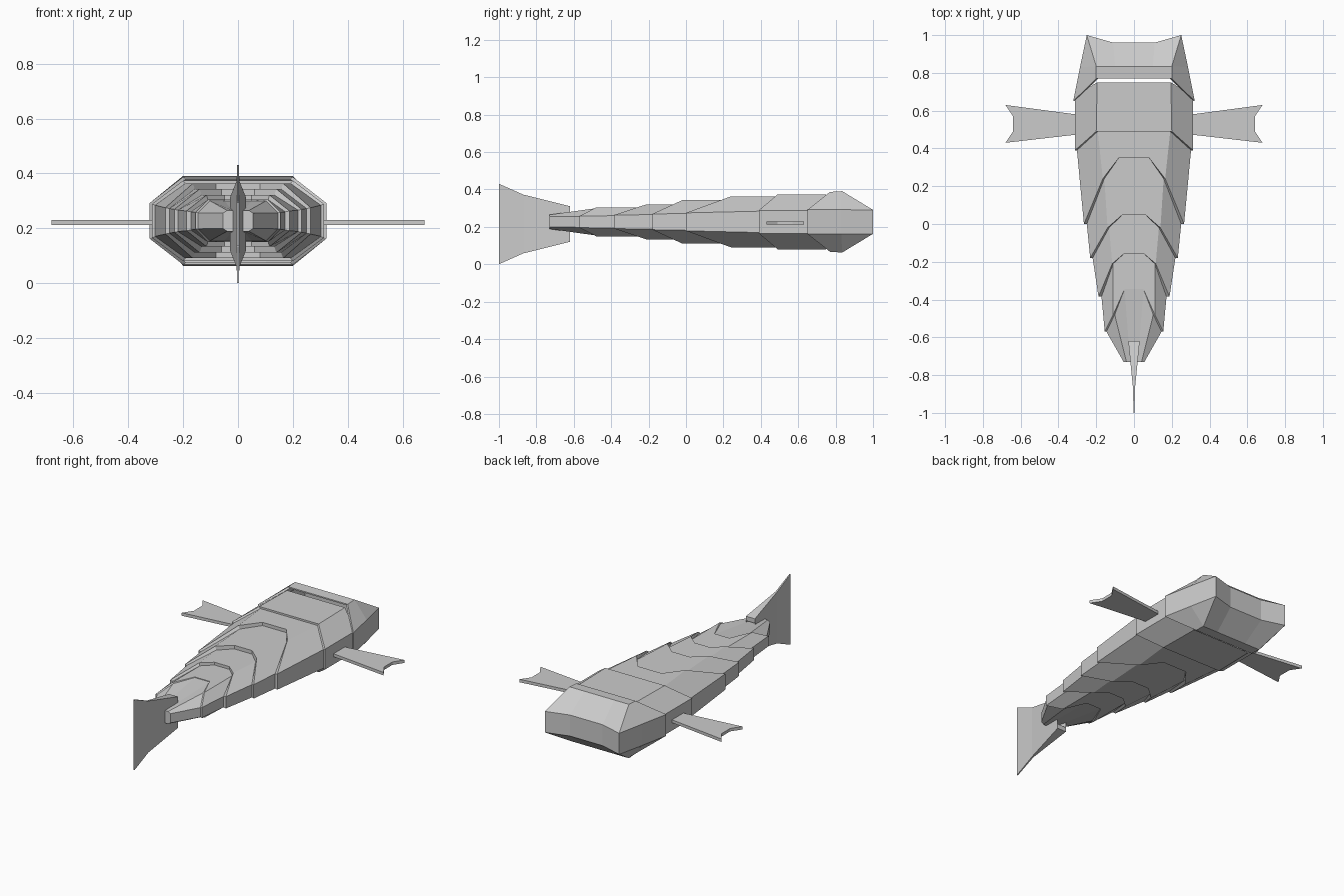
import bpy, bmesh

if "Cube" in bpy.data.objects:
    bpy.data.objects.remove(bpy.data.objects["Cube"])

CZ = 0.227   # mid height of the body


def finish(name, bm):
    bmesh.ops.remove_doubles(bm, verts=bm.verts[:], dist=0.0005)
    bmesh.ops.recalc_face_normals(bm, faces=bm.faces[:])
    me = bpy.data.meshes.new(name)
    bm.to_mesh(me)
    bm.free()
    ob = bpy.data.objects.new(name, me)
    bpy.context.collection.objects.link(ob)
    return ob


def ring(bm, xs, top, side, ys):
    """Twelve-point section: xs = inner top, outer top, side; ys = their positions."""
    (a, b, w), (ya, yb, yw) = xs, ys
    half = [(-w, yw, side), (-b, yb, top), (-a, ya, top),
            (a, ya, top), (b, yb, top), (w, yw, side)]
    pts = half + [(x, y, -z) for x, y, z in reversed(half)]
    return [bm.verts.new((x, y, CZ + z)) for x, y, z in pts]


def loft(name, sections, cap=False):
    bm = bmesh.new()
    rings = [ring(bm, *s) for s in sections]
    for r, s in zip(rings, rings[1:]):
        for i in range(12):
            j = (i + 1) % 12
            bm.faces.new((r[i], r[j], s[j], s[i]))
    if cap:
        r = rings[-1]
        for i in range(5):
            bm.faces.new((r[i], r[i + 1], r[10 - i], r[11 - i]))
    return finish(name, bm)


def plate(name, outline):
    """Closed plate from two matching outlines (lists of 3D points)."""
    bm = bmesh.new()
    lo, hi = [[bm.verts.new(p) for p in side] for side in outline]
    n = len(lo)
    caps = [bm.faces.new(lo), bm.faces.new(hi[::-1])]
    for i in range(n):
        bm.faces.new((lo[i], lo[(i + 1) % n], hi[(i + 1) % n], hi[i]))
    bmesh.ops.triangulate(bm, faces=caps)
    return finish(name, bm)


# Head: open at the back, notched blunt snout
loft("head", [
    ((.10, .19, .308), .152, .058, (.77, .77, .655)),
    ((.10, .20, .322), .160, .065, (.77, .77, .65)),
    ((.10, .20, .286), .164, .065, (.835, .835, .83)),
    ((.11, .25, .25), .064, .064, (.96, 1.0, 1.0)),
], cap=True)

# Overlapping body plates: (front xs, rear xs, top, front side, rear side, rear ys)
plates = [
    ((.10, .195, .313), (.10, .20, .313), .147, .062, .062, (.49, .49, .39)),
    ((.10, .192, .302), (.08, .165, .265), .136, .057, .048, (.35, .24, .0)),
    ((.08, .157, .250), (.06, .14, .232), .116, .045, .042, (.05, -.02, -.18)),
    ((.06, .132, .219), (.05, .115, .188), .094, .039, .036, (-.155, -.21, -.385)),
    ((.05, .110, .172), (.05, .11, .155), .077, .033, .031, (-.345, -.48, -.57)),
    ((.05, .102, .146), (.02, .04, .055), .073, .029, .028, (-.73, -.73, -.73)),
]
ys = (.75, .75, .68)
for k, (fx, rx, top, fs, rs, rear) in enumerate(plates):
    last = k == len(plates) - 1
    secs = [(fx, top, fs, ys), (rx, .038 if last else top, rs, rear)]
    if not last:   # step down to the front edge of the next plate
        nx, _, ntop, ns = plates[k + 1][:4]
        secs.append((nx, ntop, ns, rear))
    loft("tail_stem" if last else f"body_plate_{k + 1}", secs, cap=last)
    ys = rear

# Side fins
fin = [(.29, .475), (.68, .43), (.64, .49), (.64, .57), (.68, .63), (.29, .578)]
for s, side in ((1, "right"), (-1, "left")):
    plate(f"{side}_fin", [[(s * x, y, z) for x, y in fin] for z in (.212, .23)])

# Tail fin: forked vertical blade thinning towards the back
upper = [(-.775, .045, .010), (-.80, .068, .009), (-.745, .055, .014),
         (-.62, .068, .030), (-.62, .095, .030), (-.87, .157, .005),
         (-1.0, .215, .003), (-.90, .078, .004)]
tail = [(y, .2155 + z, t) for y, z, t in upper]
tail += [(y, .2155 - z, t) for y, z, t in reversed(upper)]
plate("tail_fin", [[(s * t, y, z) for y, z, t in tail] for s in (1, -1)])
